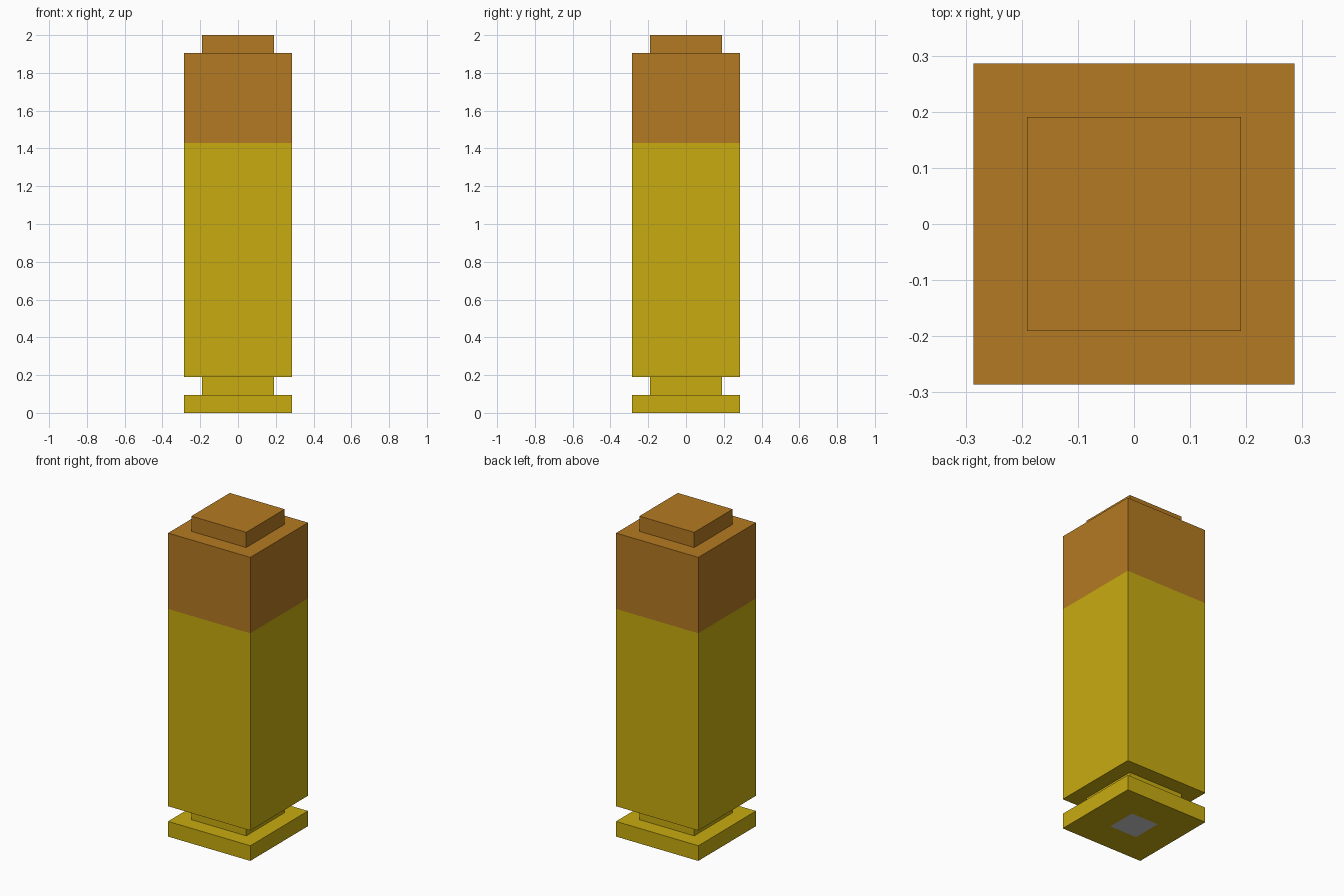
import bpy, bmesh

if "Cube" in bpy.data.objects:
    bpy.data.objects.remove(bpy.data.objects["Cube"])

U = 2 / 21  # one grid cell: the model is 21 cells tall


def material(name, rgb):
    mat = bpy.data.materials.new(name)
    mat.diffuse_color = (*rgb, 1)
    mat.use_nodes = True
    mat.node_tree.nodes["Principled BSDF"].inputs["Base Color"].default_value = mat.diffuse_color
    return mat


def square_stack(name, profile, mat=None, cap=False):
    """Join square rings given as (half width, height) in cells, bottom to top."""
    bm = bmesh.new()
    rings = []
    for h, z in profile:
        corners = ((-h, -h), (h, -h), (h, h), (-h, h))
        rings.append([bm.verts.new((x * U, y * U, z * U)) for x, y in corners])
    for low, high in zip(rings, rings[1:]):
        for i in range(4):
            j = (i + 1) % 4
            bm.faces.new((low[i], low[j], high[j], high[i]))
    if cap:
        bm.faces.new(rings[-1])
    mesh = bpy.data.meshes.new(name)
    bm.to_mesh(mesh)
    bm.free()
    if mat:
        mesh.materials.append(mat)
    obj = bpy.data.objects.new(name, mesh)
    bpy.context.collection.objects.link(obj)
    return obj


brass = material("brass", (0.58, 0.41, 0.005))
copper = material("copper", (0.456, 0.195, 0.016))

# Casing: underside around the centre, rim, groove, then the tall body
square_stack("casing", [(1, 0), (3, 0), (3, 1), (2, 1), (2, 2), (3, 2), (3, 15)], brass)

# Tip: upper body, shoulder and small top block
square_stack("tip", [(3, 15), (3, 20), (2, 20), (2, 21)], copper, cap=True)

# Grey square flush with the underside, facing down
primer = square_stack("base_centre", [(1, 0)], cap=True)
primer.data.flip_normals()
